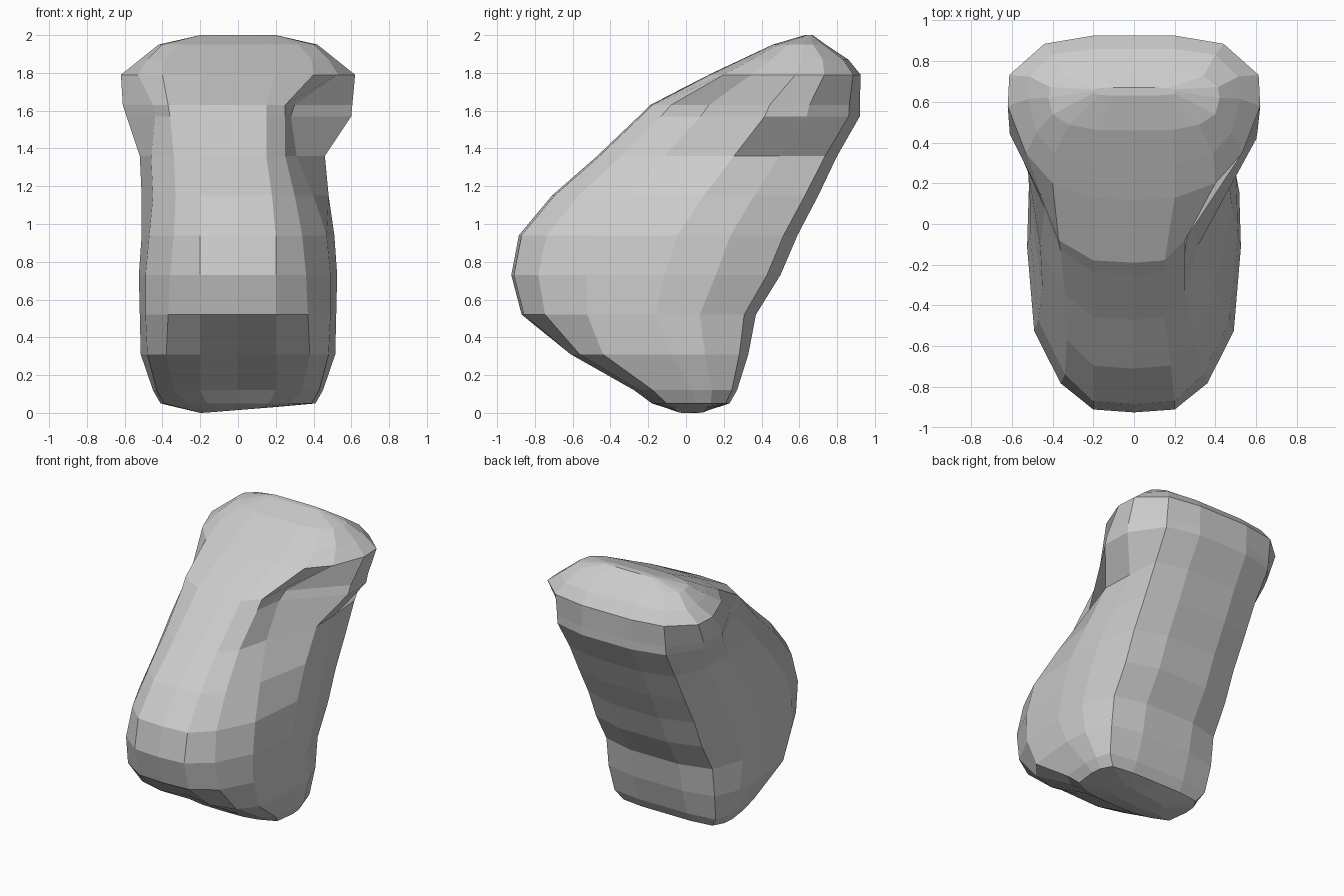
import bpy, bmesh

# Horizontal levels: z, front y, back y, then half-widths running front to back
# (right side); the upper right flank is pinched more than the left.
LEVELS = [
    (0.005, -0.05, 0.10, 0.14, 0.20, 0.20, 0.15),
    (0.05, -0.18, 0.23, 0.27, 0.39, 0.41, 0.36),
    (0.12, -0.28, 0.27, 0.34, 0.43, 0.45, 0.41),
    (0.31, -0.62, 0.33, 0.38, 0.48, 0.515, 0.43),
    (0.52, -0.87, 0.37, 0.37, 0.49, 0.52, 0.43),
    (0.73, -0.925, 0.50, 0.36, 0.49, 0.525, 0.43),
    (0.94, -0.885, 0.59, 0.34, 0.47, 0.51, 0.43),
    (1.15, -0.71, 0.70, 0.30, 0.40, 0.48, 0.43),
    (1.36, -0.47, 0.80, 0.25, 0.31, 0.46, 0.43),
    (1.57, -0.25, 0.92, 0.25, 0.28, 0.60, 0.44),
    (1.63, -0.19, 0.92, 0.25, 0.30, 0.605, 0.44),
    (1.79, 0.12, 0.925, 0.40, 0.53, 0.62, 0.44),
    (1.87, 0.29, 0.86, 0.39, 0.48, 0.52, 0.40),
    (1.95, 0.46, 0.74, 0.32, 0.40, 0.42, 0.34),
    (2.00, 0.63, 0.67, 0.17, 0.20, 0.20, 0.17),
]
# Wider left half-widths (front corner, front flank, rear flank) by height
LEFT = {1.15: (0.33, 0.45, 0.51), 1.36: (0.34, 0.46, 0.52),
        1.57: (0.36, 0.44, 0.59), 1.63: (0.37, 0.45, 0.61)}


def section(z, front, back, *w):
    """Closed faceted outline of one level."""
    low = z < 0.4                      # fuller front corners near the base
    depth = (0.01, 0.06 if low else 0.10, 0.19 if low else 0.28,
             0.57, 0.76, 0.95, 1.0)

    def side(widths, sign):
        a, b, c, d = widths
        inner = min(0.2, a * 0.6)
        xs = (inner, a, b, c, c - 0.008, d, min(0.2, d * 0.6))
        return [(sign * x, front + t * (back - front), z)
                for x, t in zip(xs, depth)]
    left = (*LEFT.get(z, w[:3]), w[3])
    dent = 0.05 if 0.1 < z < 0.4 else 0.0   # shallow groove under the belly
    return ([(0, front + dent, z)] + side(w, 1) + [(0, back, z)]
            + side(left, -1)[::-1])


# Slanted body lofted through all levels and closed at both ends
bm = bmesh.new()
rings = [[bm.verts.new(p) for p in section(*row)] for row in LEVELS]
for a, b in zip(rings, rings[1:]):
    n = len(a)
    for i in range(n):
        j = (i + 1) % n
        bm.faces.new((a[i], a[j], b[j], b[i]))
bm.faces.new(rings[0][::-1])
bm.faces.new(rings[-1])
for v in rings[0]:
    v.co.z = max(0.0, 0.015 + 0.08 * v.co.x)
bmesh.ops.triangulate(bm, faces=[f for f in bm.faces if len(f.verts) > 4])
bmesh.ops.recalc_face_normals(bm, faces=bm.faces)
mesh = bpy.data.meshes.new("slanted_body")
bm.to_mesh(mesh)
bm.free()
body = bpy.data.objects.new("slanted_body", mesh)
bpy.context.collection.objects.link(body)
